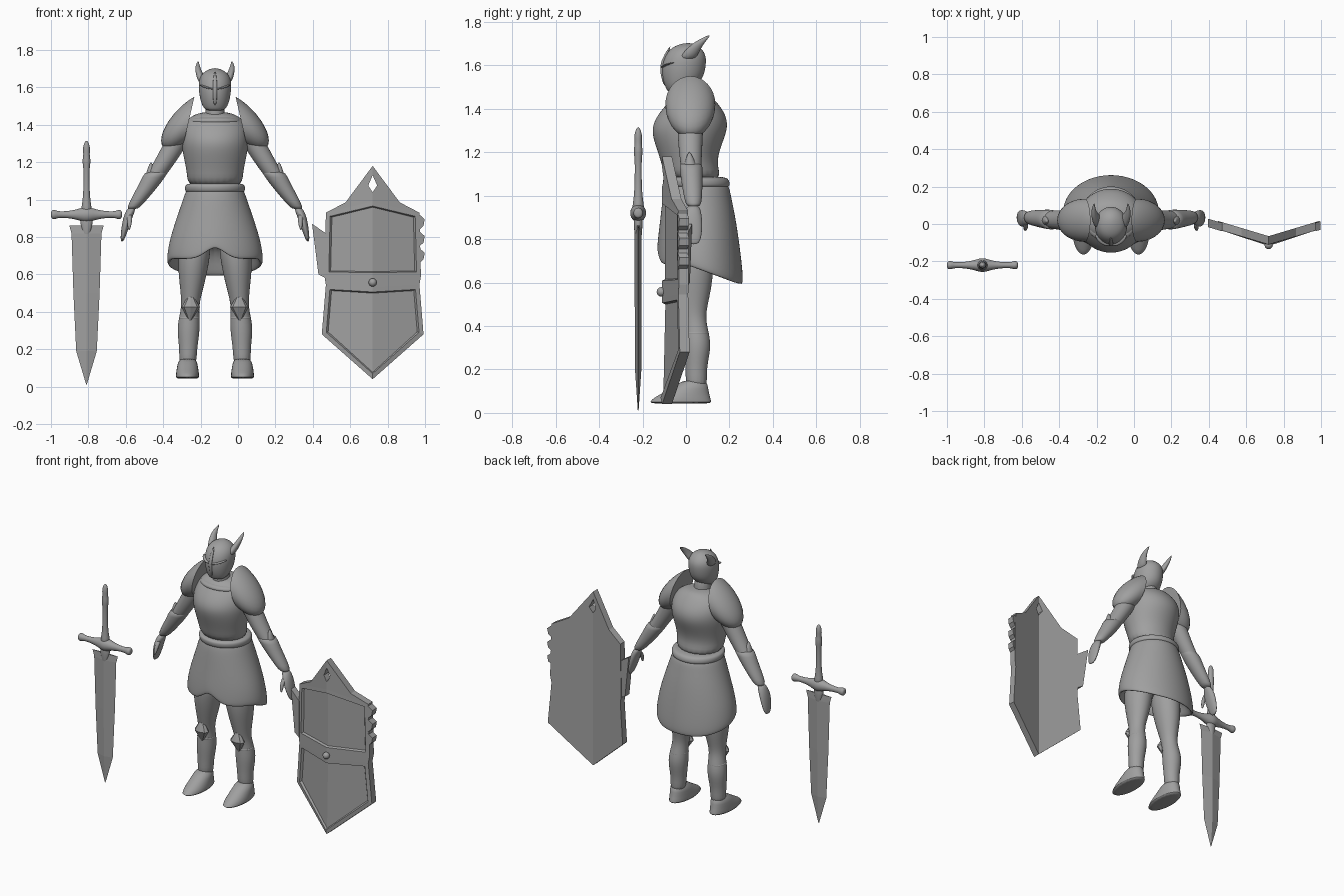
import bpy
import bmesh
import math
from mathutils import Vector, Matrix

cube = bpy.data.objects.get("Cube")
if cube:
    bpy.data.objects.remove(cube, do_unlink=True)

# One plain grey for everything
grey = bpy.data.materials.new("plain_grey")
grey.use_nodes = True
GREY = (0.35, 0.35, 0.35, 1.0)
grey.diffuse_color = GREY
for node in grey.node_tree.nodes:
    if node.type == 'BSDF_PRINCIPLED':
        node.inputs["Base Color"].default_value = GREY

BODY_X = -0.123
SWORD = Vector((-0.81, -0.22, 0))
SHIELD_X = 0.72


def finish(name, bm, smooth_levels=0, sharp_angle=None):
    """Turn a bmesh into a named, shaded object."""
    bmesh.ops.recalc_face_normals(bm, faces=bm.faces)
    mesh = bpy.data.meshes.new(name)
    bm.to_mesh(mesh)
    bm.free()
    mesh.materials.append(grey)
    obj = bpy.data.objects.new(name, mesh)
    bpy.context.collection.objects.link(obj)
    if smooth_levels or sharp_angle:
        mesh.shade_smooth()
    if sharp_angle:
        mesh.set_sharp_from_angle(angle=sharp_angle)
    if smooth_levels:
        modifier = obj.modifiers.new("smooth_surface", 'SUBSURF')
        modifier.levels = modifier.render_levels = smooth_levels
    return obj


def loft(name, rings, origin=(BODY_X, 0, 0), side=1, sides=16, levels=2, sharp=None, shape=None):
    """Skin horizontal ellipses (x, y, z, x radius, y radius) into a closed tube."""
    bm = bmesh.new()
    loops = []
    for x, y, z, rx, ry in rings:
        loop = []
        for i in range(sides):
            a = math.tau * i / sides
            p = Vector((x + rx * math.cos(a), y + ry * math.sin(a), z))
            if shape:
                p = shape(p)
            loop.append(bm.verts.new((origin[0] + side * p.x, origin[1] + p.y, origin[2] + p.z)))
        loops.append(loop)
    for low, high in zip(loops, loops[1:]):
        for i in range(sides):
            j = (i + 1) % sides
            bm.faces.new((low[i], low[j], high[j], high[i]))
    bm.faces.new(loops[0])
    bm.faces.new(loops[-1])
    return finish(name, bm, levels, sharp)


def centred(profile):
    """Rings on the centre line from (z, y, x radius, y radius)."""
    return [(0, y, z, rx, ry) for z, y, rx, ry in profile]


# Torso, neck and collar
loft("torso", centred([
    (1.06, .04, .15, .135), (1.14, .015, .149, .125), (1.22, .01, .168, .148),
    (1.3, .015, .182, .178), (1.36, .025, .18, .165), (1.41, .03, .165, .13),
    (1.45, .03, .125, .095), (1.47, .03, .06, .06)]), sides=24)
loft("collar", centred([
    (1.4, .01, .14, .105), (1.425, .01, .145, .11), (1.445, .01, .115, .09)]), sides=24)
loft("neck", centred([(1.4, .01, .065, .065), (1.46, 0, .05, .055), (1.54, 0, .05, .055)]))


# Skirt: notched at the front, trailing lower at the back
def hem(p):
    low = min(1, max(0, (0.85 - p.z) / 0.15))
    if p.y < 0:
        p.z += low * 0.07 * math.exp(-(p.x / 0.06) ** 2)
    else:
        p.z -= low * 0.09 * min(1, p.y / 0.24)
    return p


loft("skirt", centred([
    (.8, .06, .19, .14), (.69, .065, .23, .175), (.675, .065, .257, .198),
    (.72, .065, .258, .198), (.8, .06, .242, .188), (.91, .055, .203, .172),
    (1., .05, .172, .157), (1.05, .05, .155, .148), (1.08, .04, .13, .12)]),
    sides=32, shape=hem)
loft("belt", centred([
    (1.035, .05, .15, .14), (1.045, .05, .162, .155), (1.075, .045, .164, .155),
    (1.09, .04, .145, .135)]), sides=24)

# Helmet with brow ridges and swept-back horns
loft("helmet", centred([
    (1.475, -.045, .04, .035), (1.488, -.035, .062, .055), (1.53, -.015, .08, .094),
    (1.6, -.01, .09, .104), (1.65, 0, .086, .094), (1.685, 0, .06, .065),
    (1.703, .01, .015, .02)]), sides=20)
loft("nose_ridge", [(0, -.095, 1.5, .01, .006), (0, -.115, 1.57, .012, .008),
                    (0, -.11, 1.62, .014, .008), (0, -.07, 1.69, .004, .006)],
     sides=8, levels=1)

for side, label in ((-1, "right"), (1, "left")):
    loft(label + "_horn", [
        (.06, 0, 1.62, .03, .045), (.083, .03, 1.67, .021, .036),
        (.094, .065, 1.71, .014, .026), (.09, .11, 1.74, .003, .005)], side=side, sides=10)
    loft(label + "_brow", [
        (.008, -.114, 1.588, .014, .01), (.045, -.098, 1.6, .024, .014),
        (.08, -.055, 1.615, .012, .016)], side=side, sides=8, levels=1)

    # Shoulder plate: a half dome, sheared so that it droops outward
    bm = bmesh.new()
    bmesh.ops.create_uvsphere(bm, u_segments=28, v_segments=16, radius=1)
    cut = bmesh.ops.bisect_plane(
        bm, geom=bm.verts[:] + bm.edges[:] + bm.faces[:], dist=1e-4,
        plane_co=(0, 0, 0), plane_no=(1, 0, 0), clear_inner=True)
    rim = [e for e in cut["geom_cut"] if isinstance(e, bmesh.types.BMEdge)]
    bmesh.ops.holes_fill(bm, edges=rim)
    for v in bm.verts:
        out, y, up = v.co.x * 0.145, v.co.y * 0.115, v.co.z * 0.13
        v.co = (BODY_X + side * (0.14 + out - 0.23 * up), 0.02 + y, 1.42 + up - 0.55 * out)
    finish(label + "_shoulder_plate", bm, sharp_angle=0.7)

    # Arm, forearm guard, elbow point and hand
    loft(label + "_arm", [
        (.15, .02, 1.42, .06, .065), (.21, .02, 1.3, .066, .06), (.262, .02, 1.21, .06, .055),
        (.33, .025, 1.107, .052, .046), (.385, .03, 1.027, .044, .04),
        (.447, .035, .94, .028, .03)], side=side)
    loft(label + "_forearm_guard", [
        (.3, .022, 1.145, .045, .04), (.312, .022, 1.15, .066, .056),
        (.345, .026, 1.09, .058, .052), (.39, .03, 1.025, .049, .046),
        (.438, .035, .955, .036, .038), (.44, .035, .95, .02, .02)], side=side, levels=1)
    loft(label + "_elbow_point", [
        (.35, .022, 1.09, .035, .04), (.345, .02, 1.14, .028, .034),
        (.342, .015, 1.205, .003, .004)], side=side, sides=8, levels=1)
    loft(label + "_hand", [
        (.443, .035, .96, .024, .026), (.463, .03, .915, .026, .044),
        (.478, .03, .86, .022, .048), (.492, .035, .8, .014, .036),
        (.497, .035, .775, .006, .02)], side=side, sides=12)
    loft(label + "_thumb", [
        (.458, .01, .925, .018, .018), (.455, -.02, .885, .014, .014),
        (.46, -.032, .835, .007, .008)], side=side, sides=8)

    # Leg, knee guard and pointed shoe
    loft(label + "_leg", [
        (.1, .03, .8, .085, .1), (.115, .03, .67, .087, .1), (.122, .035, .56, .07, .082),
        (.13, .035, .46, .05, .056), (.135, .045, .4, .05, .052), (.142, .055, .31, .065, .067),
        (.143, .045, .2, .046, .046), (.146, .05, .1, .05, .055)], side=side)
    loft(label + "_knee_guard", [
        (.13, -.012, .5, .004, .006), (.13, -.015, .425, .05, .03),
        (.134, -.002, .35, .004, .006)], side=side, sides=8, levels=0)
    loft(label + "_greave_cuff", [
        (.138, .048, .35, .05, .052), (.138, .048, .365, .06, .062),
        (.137, .046, .38, .054, .056)], side=side, levels=1)
    loft(label + "_shoe", [
        (.147, -.022, .042, .056, .132), (.147, -.026, .048, .063, .147),
        (.147, -.018, .072, .062, .13), (.147, .015, .11, .056, .088),
        (.146, .042, .155, .047, .056)], side=side, sides=20, levels=1, sharp=0.8)

# Sword: blade, neck, grip and a crossguard laid along x
loft("blade", centred([
    (.862, 0, .092, .008), (.82, 0, .08, .016), (.5, 0, .07, .016),
    (.19, 0, .055, .014), (.012, 0, .002, .002)]), SWORD, sides=4, levels=0)
loft("blade_neck", centred([(.78, 0, .012, .016), (.86, 0, .034, .02), (.92, 0, .038, .024)]),
     SWORD, sides=12, levels=1)
loft("grip", centred([
    (.92, 0, .034, .034), (.97, 0, .026, .024), (1.02, 0, .018, .018), (1.12, 0, .016, .016),
    (1.17, 0, .017, .017), (1.21, 0, .025, .023), (1.24, 0, .015, .015),
    (1.28, 0, .023, .021), (1.317, 0, .006, .006)]), SWORD, sides=12, levels=1)
half = [(.19, .012), (.185, .026), (.165, .026), (.15, .016), (.08, .02), (.03, .036)]
bar = [(-d, r) for d, r in half] + [(0, .046)] + [(d, r) for d, r in reversed(half)]
loft("crossguard", [(0, 0, d, r, r * 0.9) for d, r in bar], SWORD, sides=12, levels=1,
     shape=lambda p: Vector((p.z, p.y, 0.92 + p.x)))


# Shield: folded along the centre line, described by half-outline points (out, z)
def shield_depth(out):
    return -0.11 + 0.3 * abs(out)


def plate(bm, faces, thickness):
    """Give an open sheet a back and side walls."""
    back = {v: bm.verts.new(v.co + Vector((0, thickness, 0))) for v in bm.verts[:]}
    border = [e.verts[:] for e in bm.edges if e.is_boundary]
    for f in faces:
        bm.faces.new([back[v] for v in reversed(f.verts[:])])
    for a, b in border:
        bm.faces.new((a, b, back[b], back[a]))
    bmesh.ops.recalc_face_normals(bm, faces=bm.faces)


points = {
    "apex": (0, 1.18), "hole_top": (0, 1.13), "hole_side": (.024, 1.075), "hole_low": (0, 1.04),
    "peak": (0, .99), "arm": (.145, .985), "corner": (.25, .93), "waist": (.258, .59),
    "band_end": (.25, .545), "hip": (.272, .28), "tip": (0, .04),
    "band_top": (0, .585), "band_low": (0, .53)}
panels = {
    "crest": "apex arm corner peak hole_low hole_side hole_top",
    "upper": "peak corner waist band_top",
    "band": "band_top waist band_end band_low",
    "lower": "band_low band_end hip tip"}
bm = bmesh.new()
verts, regions = {}, {}
for side in (-1, 1):
    for panel, corners in panels.items():
        loop = []
        for key in corners.split():
            out, z = points[key]
            tag = (key, side if out else 0)
            if tag not in verts:
                verts[tag] = bm.verts.new((SHIELD_X + side * out, shield_depth(out), z))
            loop.append(verts[tag])
        regions.setdefault(panel, []).append(bm.faces.new(loop))
plate(bm, [f for pair in regions.values() for f in pair], 0.045)
for panel in ("upper", "lower"):
    bmesh.ops.inset_region(bm, faces=regions[panel], thickness=0.024, use_even_offset=True)
    bmesh.ops.inset_region(bm, faces=regions[panel], thickness=0.006, depth=-0.014,
                           use_even_offset=True)
finish("shield", bm)

# Broken edges: a wing on one side and chips on the other
chips = [("shield_wing", [(-.324, .87), (-.25, .82), (-.25, .58), (-.29, .6)])]
for i, z in enumerate((0.88, 0.79, 0.7)):
    chips.append(("shield_chip_%d" % i, [(.25, z + .04), (.278, z + .015), (.272, z - .02), (.25, z - .04)]))
for name, outline in chips:
    bm = bmesh.new()
    sheet = bm.faces.new([bm.verts.new((SHIELD_X + o, shield_depth(o) - 0.004, z)) for o, z in outline])
    plate(bm, [sheet], 0.045)
    finish(name, bm)

# Shield stud on the band
bm = bmesh.new()
bmesh.ops.create_uvsphere(bm, u_segments=12, v_segments=8, radius=0.022,
                          matrix=Matrix.Translation((SHIELD_X, -0.113, 0.557)))
finish("shield_stud", bm, sharp_angle=0.8)
